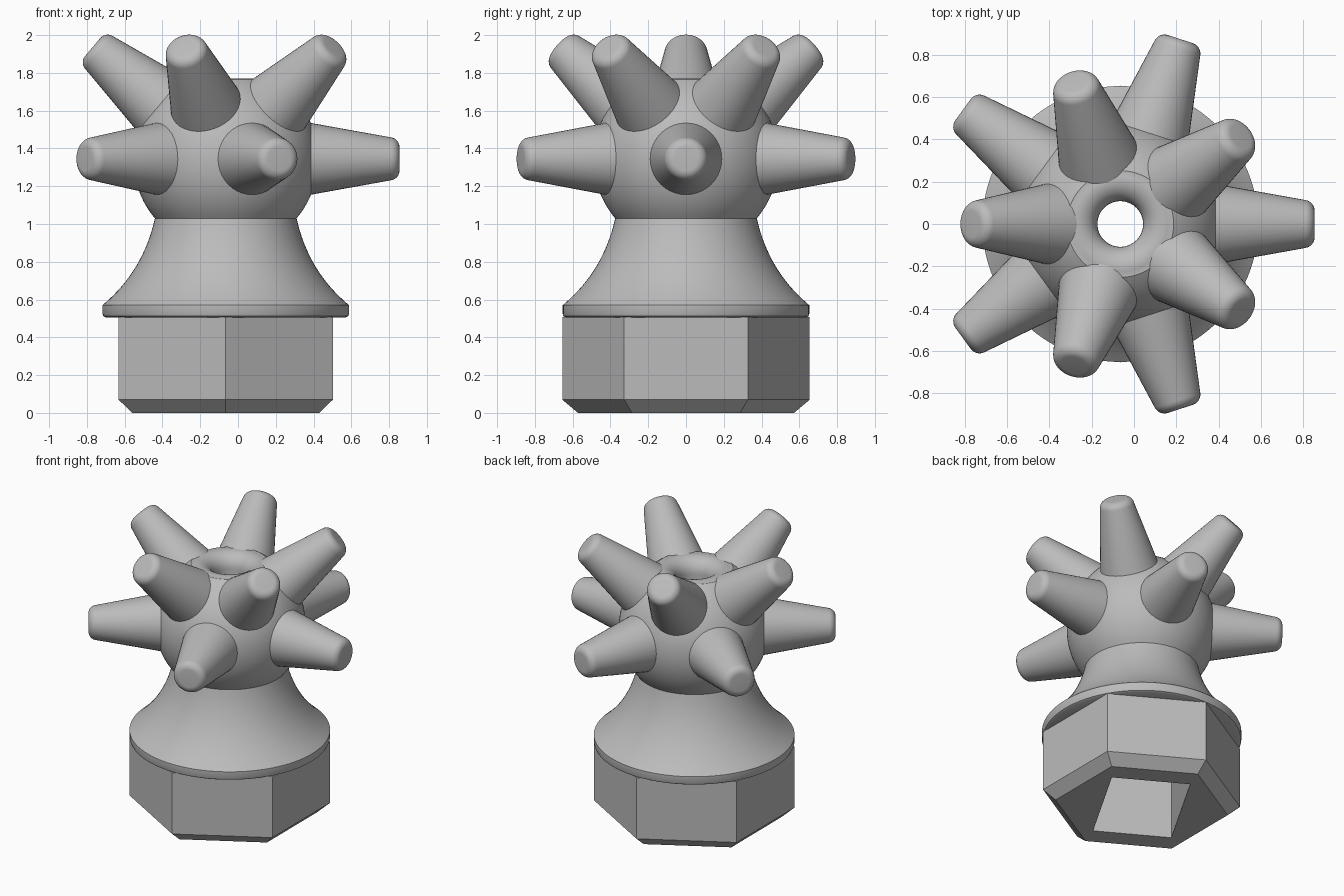
import bpy
import bmesh
from math import cos, sin, pi, radians
from mathutils import Matrix, Vector

cube = bpy.data.objects.get("Cube")
if cube:
    bpy.data.objects.remove(cube, do_unlink=True)

AXIS = Vector((-0.065, 0, 0))
BALL_Z = 1.345
BALL_R = 0.49

grey = bpy.data.materials.new("plain grey")
grey.use_nodes = True
grey.diffuse_color = (0.5, 0.5, 0.5, 1)
grey.node_tree.nodes["Principled BSDF"].inputs["Base Color"].default_value = (0.5, 0.5, 0.5, 1)


def lathe(name, profile, steps, matrix, angle=30):
    """Spin a closed or axis-to-axis (radius, height) profile about z."""
    bm = bmesh.new()
    verts = [bm.verts.new((r, 0, z)) for r, z in profile]
    edges = [bm.edges.new(pair) for pair in zip(verts, verts[1:])]
    bmesh.ops.spin(bm, geom=verts + edges, cent=(0, 0, 0), axis=(0, 0, 1),
                   angle=2 * pi, steps=steps, use_duplicate=False)
    bmesh.ops.remove_doubles(bm, verts=bm.verts, dist=0.0005)
    bmesh.ops.recalc_face_normals(bm, faces=bm.faces)
    mesh = bpy.data.meshes.new(name)
    bm.to_mesh(mesh)
    bm.free()
    mesh.materials.append(grey)
    obj = bpy.data.objects.new(name, mesh)
    obj.matrix_world = matrix
    bpy.context.collection.objects.link(obj)
    bpy.ops.object.select_all(action="DESELECT")
    obj.select_set(True)
    bpy.context.view_layer.objects.active = obj
    bpy.ops.object.shade_smooth_by_angle(angle=radians(angle))
    return obj


# Hexagonal base with a chamfered foot, corners on the y axis
hex_base = lathe("hex_base", [(0, 0), (0.572, 0), (0.655, 0.07), (0.655, 0.507), (0, 0.507)],
                 6, Matrix.Translation(AXIS) @ Matrix.Rotation(pi / 2, 4, "Z"), 10)

# Rectangular socket cut through the base
bpy.ops.mesh.primitive_cube_add(size=1)
cutter = bpy.context.object
cutter.name = "socket_cutter"
cutter.hide_render = True
cutter.matrix_world = (Matrix.Translation(AXIS + Vector((0, 0, 0.25)))
                       @ Matrix.Rotation(radians(60), 4, "Z")
                       @ Matrix.Diagonal((0.71, 0.52, 1, 1)))
cutter.data.materials.append(grey)
bpy.context.view_layer.objects.active = hex_base
cut = hex_base.modifiers.new("socket", "BOOLEAN")
cut.operation = "DIFFERENCE"
cut.solver = "EXACT"
cut.object = cutter
bpy.ops.object.modifier_apply(modifier=cut.name)
bpy.data.objects.remove(cutter, do_unlink=True)

# Flange, flared neck, ball and central bore in one turned profile
body = [(0.45, 0.505), (0.635, 0.505), (0.648, 0.512), (0.653, 0.525), (0.653, 0.57)]
start, ctrl, end = Vector((0.645, 0.577)), Vector((0.437, 0.753)), Vector((0.375, 1.03))
for i in range(17):
    t = i / 16
    body.append(tuple(start * (1 - t) ** 2 + ctrl * 2 * t * (1 - t) + end * t * t))
for i in range(1, 25):
    a = radians(-40 + 99 * i / 24)
    body.append((BALL_R * cos(a), BALL_Z + BALL_R * sin(a)))
# Rounded lip of the bore
for i in range(11):
    a = radians(70 + 110 * i / 10)
    body.append((0.208 + 0.1 * cos(a), 1.67 + 0.1 * sin(a)))
body += [(0.108, 0.9), (0.45, 0.505)]
lathe("body", body, 96, Matrix.Translation(AXIS))

# Tapered nozzle with a rounded tip
nozzle = [(0, 0.4), (0.199, 0.4)]
for i in range(9):
    a = radians(10 + 80 * i / 8)
    nozzle.append((0.062 + 0.052 * cos(a), 0.868 + 0.052 * sin(a)))
nozzle.append((0, 0.92))

# Two staggered rings of five nozzles
centre = AXIS + Vector((0, 0, BALL_Z))
for ring, elevation, offset in (("side", 0, 0), ("upper", 40, 36)):
    for k in range(5):
        turn = Matrix.Rotation(radians(offset + 72 * k), 4, "Z")
        tilt = Matrix.Rotation(radians(90 - elevation), 4, "Y")
        lathe(f"{ring}_nozzle_{k + 1}", nozzle, 40,
              Matrix.Translation(centre) @ turn @ tilt)
